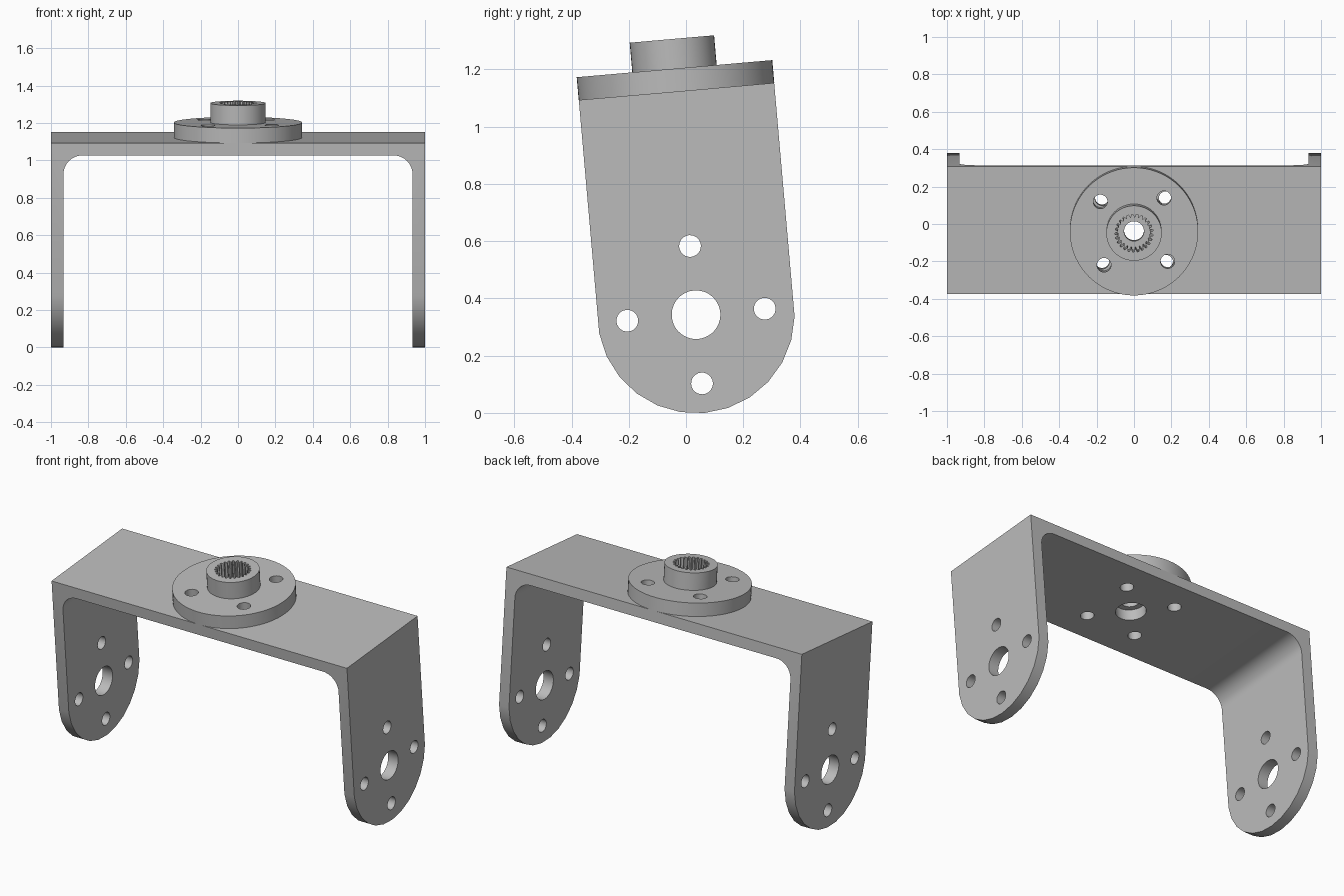
import bpy
import bmesh
from math import sin, cos, pi, radians
from mathutils import Matrix, Vector

HALF = 1.0          # half length along x
THICK = 0.067       # sheet thickness
TOP = 0.783         # bracket top above the leg hole axis
ROUND = 0.3445      # radius of the rounded leg ends
BOLT = 0.241        # bolt circle radius
HOLE = 0.038        # bolt hole radius
BORE = 0.085        # centre hole radius
TILT = Matrix.Translation((0, 0.035, 0.343)) @ Matrix.Rotation(radians(5), 4, 'X')

if "Cube" in bpy.data.objects:
    bpy.data.objects.remove(bpy.data.objects["Cube"])

grey = bpy.data.materials.new("plain_grey")
grey.use_nodes = True
grey.diffuse_color = (0.5, 0.5, 0.5, 1)
grey.node_tree.nodes["Principled BSDF"].inputs["Base Color"].default_value = (0.5, 0.5, 0.5, 1)


def circle(radius, count, start=0.0, centre=(0, 0)):
    return [(centre[0] + radius * cos(start + 2 * pi * i / count),
             centre[1] + radius * sin(start + 2 * pi * i / count)) for i in range(count)]


def arc(centre, radius, a0, a1, steps):
    angles = [radians(a0 + (a1 - a0) * i / steps) for i in range(steps + 1)]
    return [(centre[0] + radius * cos(a), centre[1] + radius * sin(a)) for a in angles]


def prism(bm, outline, axis, low, high):
    """Extrude a 2D outline along the x, y or z axis."""
    place = {'x': lambda a, b, t: (t, a, b),
             'y': lambda a, b, t: (a, t, b),
             'z': lambda a, b, t: (a, b, t)}[axis]
    face = bm.faces.new([bm.verts.new(place(a, b, low)) for a, b in outline])
    shift = Vector(place(0, 0, high - low))
    new = bmesh.ops.extrude_face_region(bm, geom=[face], use_keep_orig=True)["geom"]
    bmesh.ops.translate(bm, vec=shift, verts=[v for v in new if isinstance(v, bmesh.types.BMVert)])


def make(name, *prisms):
    bm = bmesh.new()
    for args in prisms:
        prism(bm, *args)
    bmesh.ops.recalc_face_normals(bm, faces=bm.faces)
    mesh = bpy.data.meshes.new(name)
    bm.to_mesh(mesh)
    bm.free()
    mesh.materials.append(grey)
    obj = bpy.data.objects.new(name, mesh)
    bpy.context.collection.objects.link(obj)
    return obj


def activate(obj):
    bpy.ops.object.select_all(action='DESELECT')
    obj.select_set(True)
    bpy.context.view_layer.objects.active = obj


def combine(obj, other, operation):
    activate(obj)
    mod = obj.modifiers.new("cut", 'BOOLEAN')
    mod.operation, mod.object, mod.solver = operation, other, 'EXACT'
    bpy.ops.object.modifier_apply(modifier=mod.name)
    bpy.data.objects.remove(other)


def hole_pattern(axis, low, high, turn, bore):
    """Four bolt holes around one centre hole."""
    holes = [(circle(HOLE, 24, centre=c), axis, low, high)
             for c in circle(BOLT, 4, radians(turn))]
    return make("hole_cutter", (circle(bore, 40), axis, low, high), *holes)


def finish(obj):
    obj.matrix_world = TILT
    activate(obj)
    bpy.ops.object.shade_smooth_by_angle(angle=radians(30))


# U-shaped bracket: bent sheet outline with rounded inner corners
inner, under, fillet = HALF - THICK, TOP - THICK, 0.1
outline = [(-HALF, -0.5), (-HALF, TOP), (HALF, TOP), (HALF, -0.5), (inner, -0.5)]
outline += arc((inner - fillet, under - fillet), fillet, 0, 90, 10)
outline += arc((fillet - inner, under - fillet), fillet, 90, 180, 10)
outline += [(-inner, -0.5)]
bracket = make("bracket", (outline, 'y', -0.5, 0.5))

# Side outline with rounded leg ends
ends = arc((0, 0), ROUND, 186, 354, 12)
side = ends + [(ends[-1][0], 1.0), (ends[0][0], 1.0)]
combine(bracket, make("side_cutter", (side, 'x', -1.2, 1.2)), 'INTERSECT')

# Holes through both legs and through the top
combine(bracket, hole_pattern('x', -1.2, 1.2, 0, BORE), 'DIFFERENCE')
combine(bracket, hole_pattern('z', 0.5, 1.0, 45, BORE), 'DIFFERENCE')
finish(bracket)

# Servo horn: flange disc with a raised hub
horn = make("horn_flange", (circle(0.343, 72), 'z', TOP, TOP + 0.08))
hub = make("hub", (circle(0.148, 48), 'z', TOP + 0.04, TOP + 0.184))
combine(horn, hub, 'UNION')
combine(horn, hole_pattern('z', TOP - 0.1, TOP + 0.3, 48.3, 0.053), 'DIFFERENCE')

# Toothed socket in the hub
teeth = 25
gear = []
for i in range(teeth):
    for part, radius in ((0.0, 0.085), (0.2, 0.085), (0.45, 0.102), (0.75, 0.102)):
        a = 2 * pi * (i + part) / teeth
        gear.append((radius * cos(a), radius * sin(a)))
combine(horn, make("socket_cutter", (gear, 'z', TOP + 0.06, TOP + 0.3)), 'DIFFERENCE')
finish(horn)
